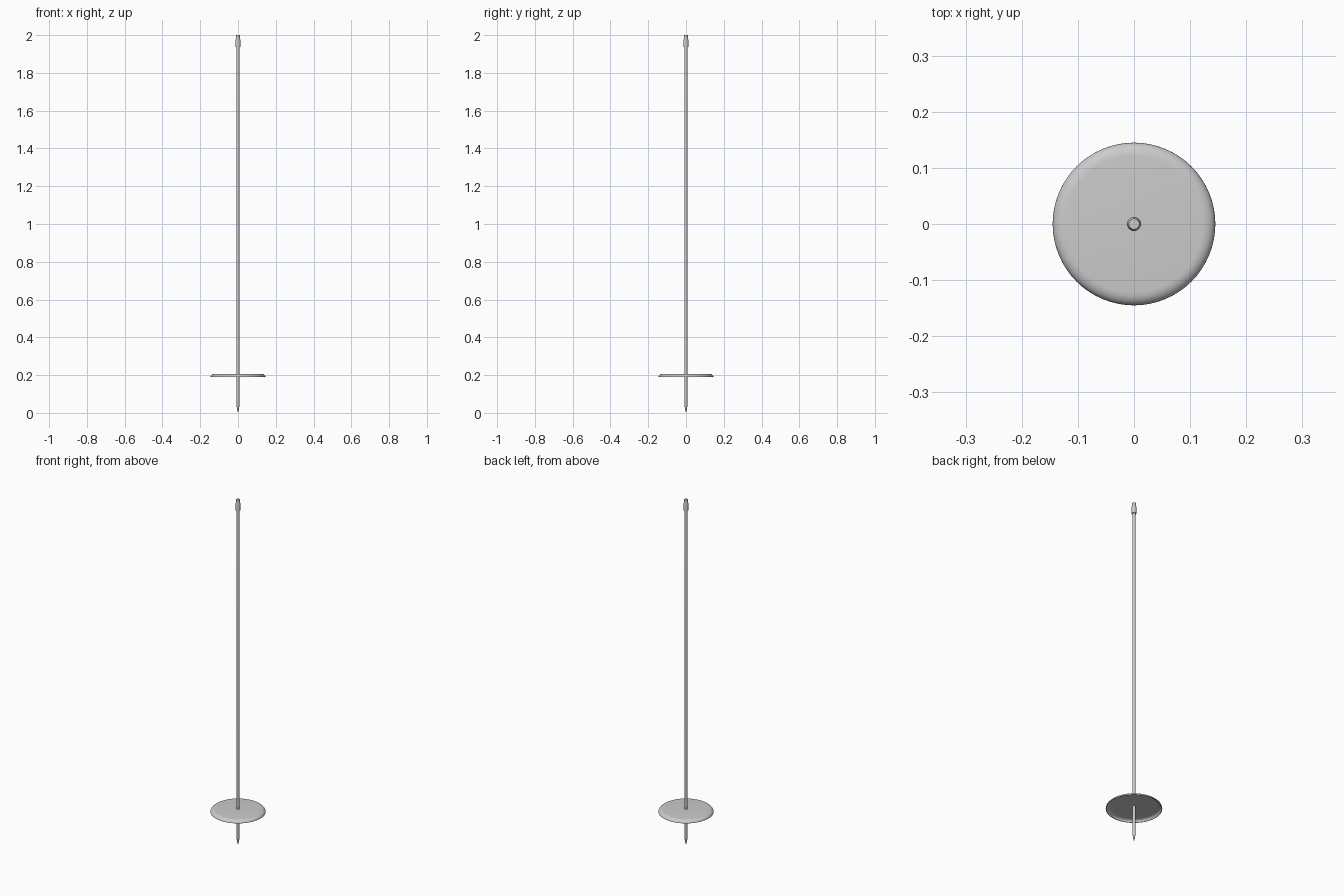
import bpy, bmesh, math

if "Cube" in bpy.data.objects:
    bpy.data.objects.remove(bpy.data.objects["Cube"])


def lathe(name, profile, steps):
    """Spin an (r, z) profile around the z axis."""
    bm = bmesh.new()
    verts = [bm.verts.new((r, 0, z)) for r, z in profile]
    edges = [bm.edges.new(p) for p in zip(verts, verts[1:])]
    bmesh.ops.spin(bm, geom=verts + edges, cent=(0, 0, 0), axis=(0, 0, 1),
                   angle=math.tau, steps=steps)
    bmesh.ops.remove_doubles(bm, verts=bm.verts, dist=1e-5)
    bmesh.ops.recalc_face_normals(bm, faces=bm.faces)
    mesh = bpy.data.meshes.new(name)
    bm.to_mesh(mesh)
    bm.free()
    obj = bpy.data.objects.new(name, mesh)
    bpy.context.collection.objects.link(obj)
    bpy.ops.object.select_all(action='DESELECT')
    obj.select_set(True)
    bpy.context.view_layer.objects.active = obj
    bpy.ops.object.shade_smooth_by_angle(angle=math.radians(35))
    return obj


def rounded(r_in, z_top, dr, dz, n=6):
    """Quarter-ellipse shoulder running from the flat top down to the rim."""
    return [(r_in + dr * math.sin(a), z_top - dz * (1 - math.cos(a)))
            for a in (math.pi / 2 * i / n for i in range(n + 1))]


# Straight shaft with a pointed lower tip
lathe("shaft", [(0, 0), (0.003, 0.008), (0.008, 0.04), (0.008, 1.95), (0, 1.95)], 32)

# Shallow dished disc: domed outside, hollow underneath
outer = rounded(0.122, 0.207, 0.023, 0.017)
inner = rounded(0.121, 0.204, 0.021, 0.014)
lathe("disc", [(0, 0.207)] + outer + inner[::-1] + [(0, 0.204)], 64)

# Collar at the top of the shaft, stepping in to a narrow end
lathe("top_collar", [(0, 1.937), (0.0125, 1.937), (0.0125, 1.975), (0.0095, 1.988),
                     (0.0095, 2.0), (0, 2.0)], 32)
